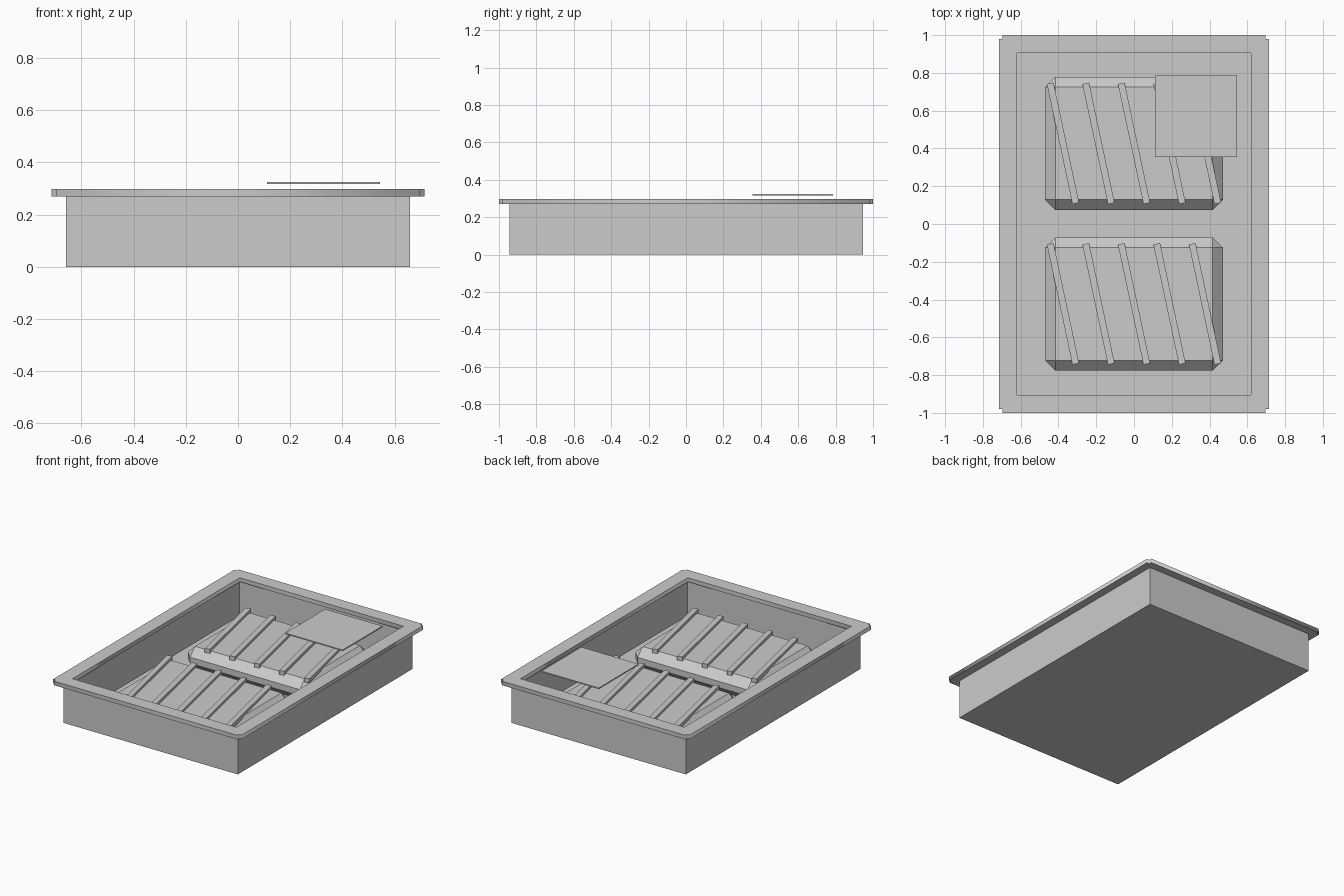
import bpy, bmesh
from math import radians

if "Cube" in bpy.data.objects:
    bpy.data.objects.remove(bpy.data.objects["Cube"])


def add_object(name, bm):
    mesh = bpy.data.meshes.new(name)
    bm.to_mesh(mesh)
    bm.free()
    obj = bpy.data.objects.new(name, mesh)
    bpy.context.collection.objects.link(obj)
    return obj


def box_bm(sx, sy, z0, z1):
    bm = bmesh.new()
    bmesh.ops.create_cube(bm, size=1)
    bmesh.ops.scale(bm, vec=(sx, sy, z1 - z0), verts=bm.verts)
    bmesh.ops.translate(bm, vec=(0, 0, (z0 + z1) / 2), verts=bm.verts)
    return bm


def plate(name, outlines, z0, z1):
    # flat plate from closed outlines; an inner outline becomes a hole
    curve = bpy.data.curves.new(name, 'CURVE')
    curve.dimensions = '2D'
    curve.fill_mode = 'BOTH'
    curve.extrude = (z1 - z0) / 2
    for pts in outlines:
        spline = curve.splines.new('POLY')
        spline.points.add(len(pts) - 1)
        for p, (x, y) in zip(spline.points, pts):
            p.co = (x, y, 0, 1)
        spline.use_cyclic_u = True
    obj = bpy.data.objects.new(name, curve)
    obj.location.z = (z0 + z1) / 2
    bpy.context.collection.objects.link(obj)
    bpy.ops.object.select_all(action='DESELECT')
    obj.select_set(True)
    bpy.context.view_layer.objects.active = obj
    bpy.ops.object.convert(target='MESH')
    return obj


# Tray: open box with a hollow pushed down from the top face
RIM_Z, FLOOR_Z = 0.27, 0.03
bm = box_bm(1.32, 1.89, 0, RIM_Z)
top = max(bm.faces, key=lambda f: f.calc_center_median().z)
bmesh.ops.inset_region(bm, faces=[top], thickness=0.04)
top = bmesh.ops.extrude_discrete_faces(bm, faces=[top])['faces'][0]
bmesh.ops.translate(bm, vec=(0, 0, FLOOR_Z - RIM_Z), verts=top.verts)
add_object("tray", bm)

# Rim: flat frame with small square notches at the corners
X, Y, N = 0.715, 1.0, 0.02
outer = []
for sx, sy in ((1, 1), (-1, 1), (-1, -1), (1, -1)):
    corner = [(X, Y - N), (X - N, Y - N), (X - N, Y)]
    if sx * sy < 0:
        corner.reverse()
    outer += [(sx * x, sy * y) for x, y in corner]
inner = [(0.62, 0.905), (-0.62, 0.905), (-0.62, -0.905), (0.62, -0.905)]
plate("tray_rim", [outer, inner], RIM_Z, 0.298)

# Two chamfered blocks, each with five slanted strips on top
for label, cy in (("front", -0.423), ("back", 0.427)):
    bm = box_bm(0.94, 0.705, FLOOR_Z, 0.18)
    bmesh.ops.bevel(bm, geom=bm.edges[:], offset=0.054, segments=1,
                    affect='EDGES')
    add_object(label + "_block", bm).location.y = cy
    for i in range(5):
        strip = add_object(f"{label}_strip_{i + 1}",
                           box_bm(0.036, 0.65, 0.17, 0.198))
        strip.location = ((i - 2) * 0.188, cy, 0)
        strip.rotation_euler.z = radians(12)

# Thin card floating above the back right corner
card = add_object("card", box_bm(0.434, 0.43, 0.317, 0.325))
card.location = (0.328, 0.57, 0)
